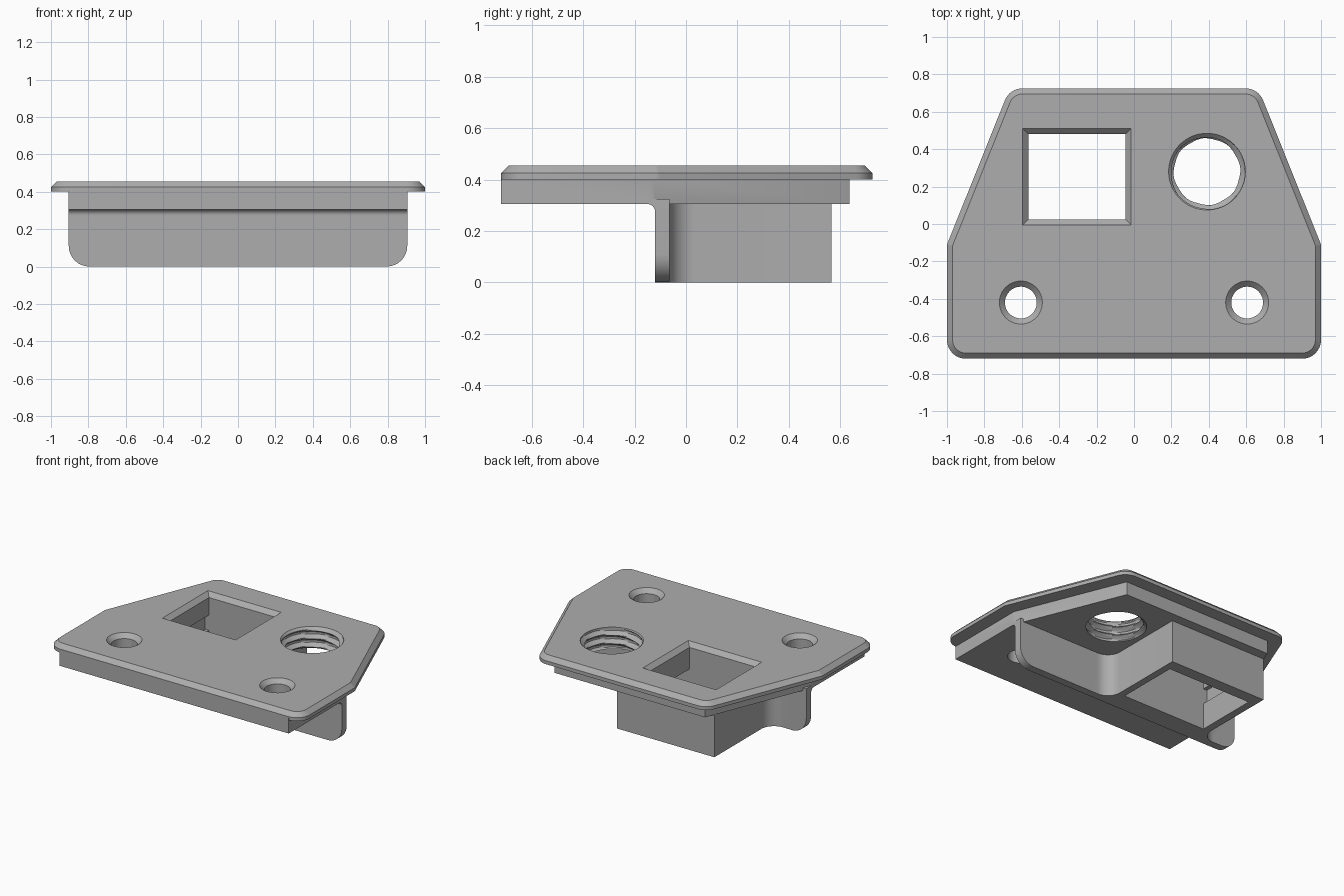
import bpy, bmesh
from math import pi, sin, cos, tan
from mathutils import Vector

if "Cube" in bpy.data.objects:
    bpy.data.objects.remove(bpy.data.objects["Cube"])

TOP, STEP, RIB = 0.455, 0.40, 0.305   # heights of plate top, plate underside, step underside

grey = bpy.data.materials.new("plain grey")
grey.use_nodes = True
grey.diffuse_color = (0.42, 0.42, 0.42, 1)
grey.node_tree.nodes["Principled BSDF"].inputs["Base Color"].default_value = (0.42, 0.42, 0.42, 1)


def rounded(corners, steps=8):
    """Outline from (u, v, radius) corners, with an arc wherever radius > 0."""
    out = []
    for i, (u, v, r) in enumerate(corners):
        p = Vector((u, v))
        if not r:
            out.append(p)
            continue
        a = (Vector(corners[i - 1][:2]) - p).normalized()
        b = (Vector(corners[(i + 1) % len(corners)][:2]) - p).normalized()
        half = a.angle(b) / 2
        centre = p + (a + b).normalized() * r / sin(half)
        start, end = p + a * r / tan(half) - centre, p + b * r / tan(half) - centre
        for k in range(steps + 1):
            t = k / steps
            sweep = pi - 2 * half
            w = (start * sin((1 - t) * sweep) + end * sin(t * sweep)) / sin(sweep)
            out.append(centre + w)
    return out


def finish(bm, name):
    bmesh.ops.recalc_face_normals(bm, faces=bm.faces)
    mesh = bpy.data.meshes.new(name)
    bm.to_mesh(mesh)
    bm.free()
    mesh.materials.append(grey)
    ob = bpy.data.objects.new(name, mesh)
    bpy.context.collection.objects.link(ob)
    return ob


def loft(name, rings):
    """Closed solid through rings of equal point count."""
    bm = bmesh.new()
    loops = [[bm.verts.new(p) for p in ring] for ring in rings]
    n = len(loops[0])
    for lo, hi in zip(loops, loops[1:]):
        for i in range(n):
            j = (i + 1) % n
            bm.faces.new((lo[i], lo[j], hi[j], hi[i]))
    bm.faces.new(loops[0][::-1])
    bm.faces.new(loops[-1])
    return finish(bm, name)


def prism(name, outline, h0, h1, axis="z"):
    place = {"x": lambda u, v, h: (h, u, v),
             "y": lambda u, v, h: (u, h, v),
             "z": lambda u, v, h: (u, v, h)}[axis]
    return loft(name, [[place(p[0], p[1], h) for p in outline] for h in (h0, h1)])


def box(name, x0, x1, y0, y1, z0, z1):
    return prism(name, [(x0, y0), (x1, y0), (x1, y1), (x0, y1)], z0, z1)


def turned(name, x, y, radius, heights, sides=48):
    """Solid whose radius is a function of height and angle."""
    angles = [2 * pi * k / sides for k in range(sides)]
    return loft(name, [[(x + radius(z, a) * cos(a), y + radius(z, a) * sin(a), z)
                        for a in angles] for z in heights])


def combine(body, other, operation):
    mod = body.modifiers.new(operation, "BOOLEAN")
    mod.operation, mod.solver, mod.object = operation, "EXACT", other
    bpy.context.view_layer.objects.active = body
    bpy.ops.object.modifier_apply(modifier=mod.name)
    bpy.data.objects.remove(other)


# Top plate with chamfered rim
plate_outline = rounded([(-1, -0.72, 0.1), (1, -0.72, 0.1), (1, -0.11, 0.05),
                         (0.665, 0.725, 0.1), (-0.665, 0.725, 0.1), (-1, -0.11, 0.05)])
body = prism("mounting_plate", plate_outline, STEP, TOP - 0.03)
bm = bmesh.new()
bm.from_mesh(body.data)
lid = max(bm.faces, key=lambda f: f.calc_center_median().z)
bmesh.ops.inset_region(bm, faces=[lid], thickness=0.03, use_even_offset=True)
bmesh.ops.translate(bm, verts=lid.verts, vec=(0, 0, 0.03))
bm.to_mesh(body.data)
bm.free()

# Step beneath the plate
step = prism("step", [(-0.905, -0.72), (0.905, -0.72), (0.905, -0.13),
                      (0.594, 0.635), (-0.594, 0.635), (-0.905, -0.13)], RIB, STEP + 0.015)
combine(body, step, "UNION")

# Cross rib with rounded lower corners, and its fillet under the step
rib = prism("cross_rib", rounded([(-0.905, 0, 0.11), (0.905, 0, 0.11),
                                  (0.905, RIB + 0.02, 0), (-0.905, RIB + 0.02, 0)]),
            -0.12, -0.065, "y")
combine(body, rib, "UNION")
fillet = prism("rib_fillet", rounded([(-0.16, RIB, 0), (-0.12, RIB, 0.03), (-0.12, 0.26, 0),
                                      (-0.1, 0.26, 0), (-0.1, RIB + 0.02, 0),
                                      (-0.16, RIB + 0.02, 0)]), -0.905, 0.905, "x")
combine(body, fillet, "UNION")

# Socket housing, blended into the rib
housing = prism("socket_housing", rounded([
    (-0.8, -0.1, 0), (0.3, -0.1, 0), (0.3, -0.065, 0), (0.15, -0.065, 0.1), (0.15, 0.565, 0),
    (-0.62, 0.565, 0), (-0.62, -0.065, 0.1), (-0.8, -0.065, 0)]), 0, RIB + 0.02)
combine(body, housing, "UNION")

# Square socket: flared mouth, shaft, wide latch pocket and side notch
def square(grow, z):
    x0, x1, y0, y1 = -0.565 - grow, -0.045 + grow, 0.025 - grow, 0.48 + grow
    return [(x0, y0, z), (x1, y0, z), (x1, y1, z), (x0, y1, z)]

cutters = [
    loft("socket_shaft", [square(0, -0.1), square(0, TOP - 0.03), square(0.03, TOP),
                          square(0.03, TOP + 0.1)]),
    box("latch_pocket", -0.3, 0.1, 0.025, 0.48, -0.1, 0.27),
    box("catch_notch", -0.595, -0.3, 0.025, 0.48, 0.19, 0.3),
]

# Screw holes with chamfered mouths
for x in (-0.605, 0.605):
    cutters.append(turned("screw_hole", x, -0.42,
                          lambda z, a: 0.085 + max(0, min(z, TOP) - TOP + 0.03),
                          (0.2, TOP - 0.03, TOP, TOP + 0.1)))

# Threaded hole with a helical groove
def thread(z, a):
    phase = (z / 0.06 - a / (2 * pi)) % 1
    groove = 0.175 + 0.03 * max(0, min(1, 1.4 - 2.8 * abs(phase - 0.5)))
    return max(groove, 0.205 - max(0, TOP - z))

cutters.append(turned("threaded_hole", 0.39, 0.28, thread,
                      [0.275 + 0.0075 * k for k in range(29)], 64))

for cutter in cutters:
    combine(body, cutter, "DIFFERENCE")

# Smooth the arcs, keep the creases
bpy.ops.object.select_all(action="DESELECT")
body.select_set(True)
bpy.context.view_layer.objects.active = body
bpy.ops.object.shade_smooth_by_angle(angle=0.45)
